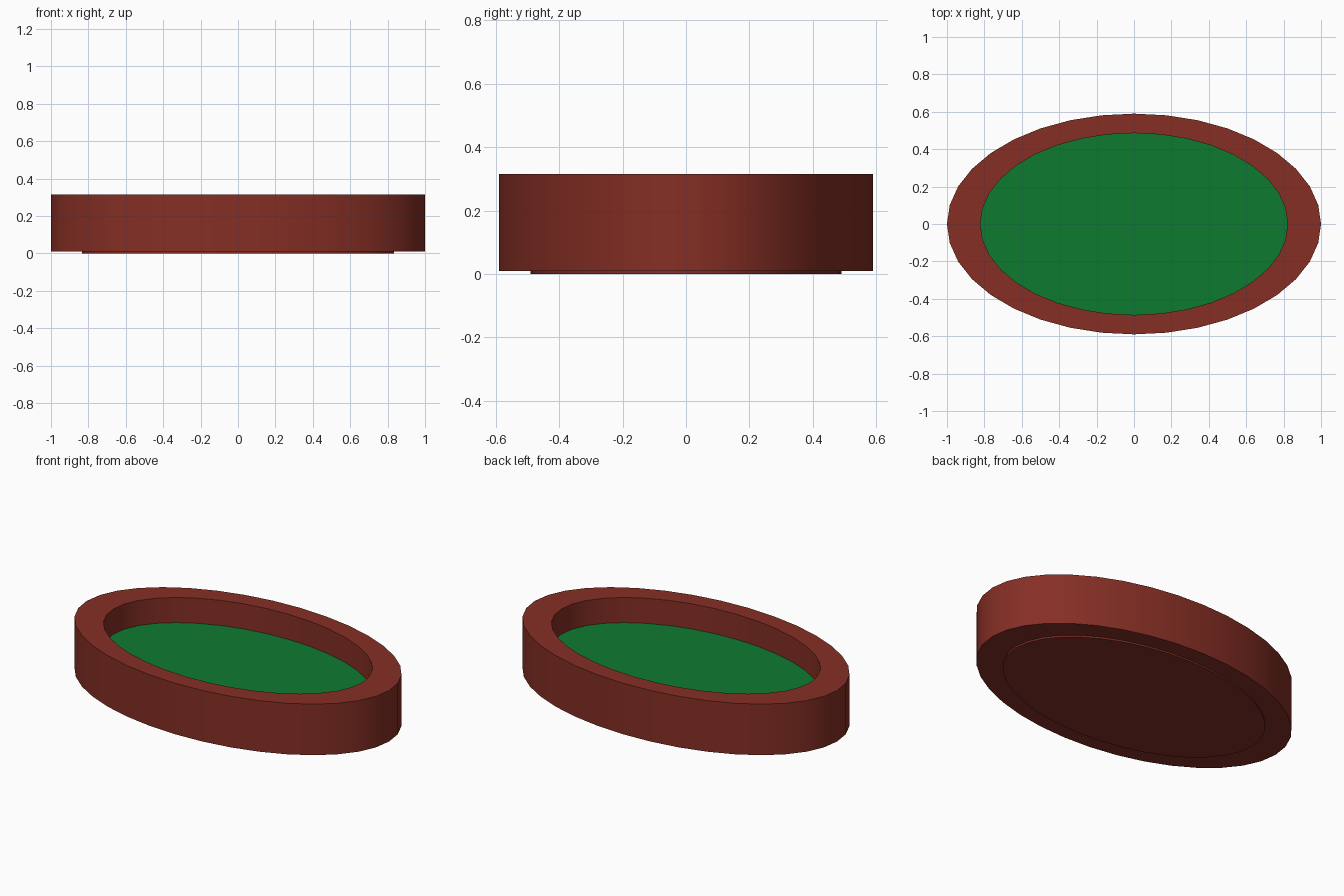
import bpy, bmesh, math

if "Cube" in bpy.data.objects:
    bpy.data.objects.remove(bpy.data.objects["Cube"])

SIDES = 36


def material(name, rgb):
    m = bpy.data.materials.new(name)
    m.diffuse_color = (*rgb, 1)
    m.use_nodes = True
    m.node_tree.nodes["Principled BSDF"].inputs["Base Color"].default_value = m.diffuse_color
    return m


wood = material("red brown wood", (0.235, 0.028, 0.018))
felt = material("green felt", (0.004, 0.195, 0.031))


def lathe(name, profile, closed, mats):
    """Sweep (rx, ry, z) points around an ellipse; open profiles get capped."""
    bm = bmesh.new()
    rings = []
    for rx, ry, z in profile:
        rings.append([bm.verts.new((rx * math.cos(a), ry * math.sin(a), z))
                      for a in (2 * math.pi * i / SIDES for i in range(SIDES))])
    pairs = list(zip(rings, rings[1:]))
    if closed:
        pairs.append((rings[-1], rings[0]))
    else:
        bm.faces.new(rings[0])
        bm.faces.new(rings[-1])
    for lo, hi in pairs:
        for i in range(SIDES):
            j = (i + 1) % SIDES
            bm.faces.new((lo[i], lo[j], hi[j], hi[i]))
    bmesh.ops.recalc_face_normals(bm, faces=bm.faces)
    # Upward caps of a solid disc take the second colour
    if len(mats) > 1:
        for f in bm.faces:
            f.material_index = 1 if f.normal.z > 0.9 else 0
    me = bpy.data.meshes.new(name)
    bm.to_mesh(me)
    bm.free()
    for m in mats:
        me.materials.append(m)
    ob = bpy.data.objects.new(name, me)
    bpy.context.collection.objects.link(ob)
    bpy.ops.object.select_all(action='DESELECT')
    ob.select_set(True)
    bpy.context.view_layer.objects.active = ob
    bpy.ops.object.shade_smooth_by_angle(angle=math.radians(35))
    return ob


# Oval rim with an open centre
lathe("oval_rim", [(1.0, 0.59, 0.01), (1.0, 0.59, 0.315),
                   (0.822, 0.486, 0.315), (0.822, 0.486, 0.01)], True, [wood])

# Recessed table bed: wooden body with a felt top, slightly proud underneath
lathe("table_bed", [(0.833, 0.491, 0.0), (0.833, 0.491, 0.165)],
      False, [wood, felt])
